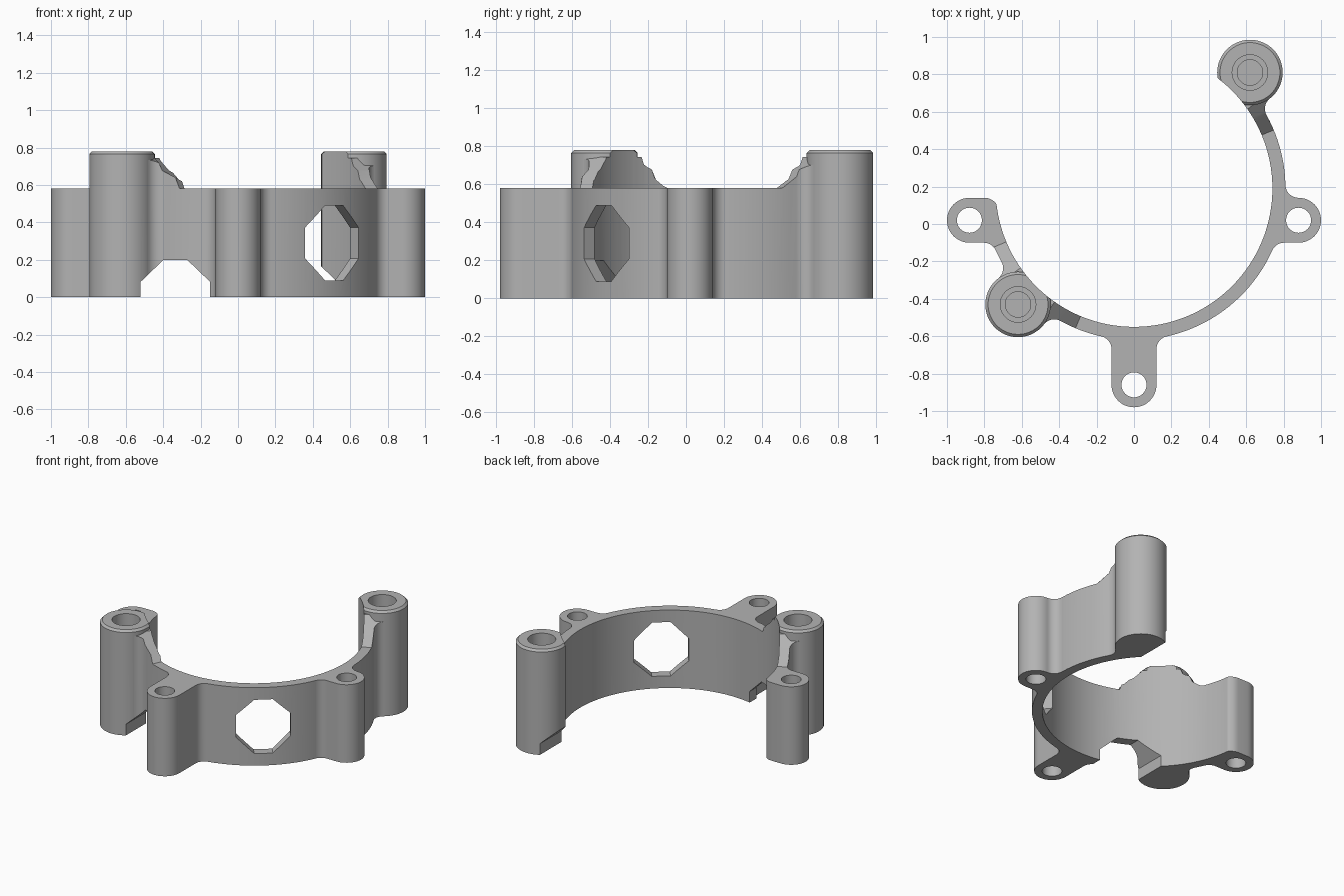
import bpy, bmesh
from math import cos, sin, radians, degrees, atan2, pi, sqrt, tau
from mathutils import Vector

if "Cube" in bpy.data.objects:
    bpy.data.objects.remove(bpy.data.objects["Cube"])

CENTRE = Vector((0, 0.19))
INNER, OUTER = 0.74, 0.81
HEIGHT, POST_TOP, GUSSET_TOP = 0.58, 0.78, 0.745
LUG_R, FILLET, POST_R = 0.12, 0.07, 0.175
POSTS = [(Vector((0.62, 0.81)), 45), (Vector((-0.62, -0.43)), -135)]

grey = bpy.data.materials.new("plain grey")
grey.use_nodes = True
grey.diffuse_color = (0.45, 0.45, 0.45, 1)
grey.node_tree.nodes["Principled BSDF"].inputs["Base Color"].default_value = grey.diffuse_color


def make(name, bm):
    bmesh.ops.recalc_face_normals(bm, faces=bm.faces)
    mesh = bpy.data.meshes.new(name)
    bm.to_mesh(mesh)
    bm.free()
    mesh.materials.append(grey)
    obj = bpy.data.objects.new(name, mesh)
    bpy.context.collection.objects.link(obj)
    return obj


def loft(name, rings, closed=False):
    """Skin a list of 3D loops; cap the ends unless the loft is closed."""
    bm = bmesh.new()
    loops = [[bm.verts.new(p) for p in ring] for ring in rings]
    pairs = list(zip(loops, loops[1:])) + ([(loops[-1], loops[0])] if closed else [])
    for a, b in pairs:
        for i in range(len(a)):
            j = (i + 1) % len(a)
            bm.faces.new((a[i], a[j], b[j], b[i]))
    if not closed:
        bm.faces.new(loops[0])
        bm.faces.new(loops[-1])
    return make(name, bm)


def prism(name, pts, z0=0.0, z1=0.76):
    return loft(name, [[(p[0], p[1], z) for p in pts] for z in (z0, z1)])


def arc(c, r, a0, a1, n):
    return [Vector((c[0] + r * cos(a0 + (a1 - a0) * i / n),
                    c[1] + r * sin(a0 + (a1 - a0) * i / n))) for i in range(n + 1)]


def turned(name, c, profile, n=64):
    """Stack of circles given as (radius, height)."""
    return loft(name, [[(*p, z) for p in arc(c, r, 0, tau, n)[:-1]] for r, z in profile])


def combine(target, tool, operation):
    mod = target.modifiers.new("combine", "BOOLEAN")
    mod.operation, mod.solver, mod.object = operation, "EXACT", tool
    bpy.context.view_layer.objects.active = target
    bpy.ops.object.modifier_apply(modifier=mod.name)
    bpy.data.objects.remove(tool)


def add(tool):
    combine(bracket, tool, "UNION")


def cut(tool):
    combine(bracket, tool, "DIFFERENCE")


def fillet(f, b, core):
    """Fill the inside corner between the ring and a neighbouring part."""
    a = CENTRE + (f - CENTRE) * OUTER / (OUTER + FILLET)
    a0 = atan2(*(a - f).yx)
    turn = (atan2(*(b - f).yx) - a0 + pi) % tau - pi
    root = CENTRE + (core - CENTRE).normalized() * (OUTER - 0.04)
    add(prism("fillet", arc(f, FILLET, a0, a0 + turn, 10) + [core, root]))


def lug(pos, out, length, sides, corner=0.0):
    """Rounded ear that points outward, with fillets on the given sides."""
    pos, e = Vector(pos), Vector(out)
    n = Vector((-e.y, e.x))
    local = arc((0, 0), LUG_R, pi / 2, -pi / 2, 24)
    if corner:
        local += arc((corner - length, corner - LUG_R), corner, -pi / 2, -pi, 8)
    else:
        local.append(Vector((-length, -LUG_R)))
    local.append(Vector((-length, LUG_R)))
    add(prism("lug", [pos + e * t.x + n * t.y for t in local]))
    for s in sides:
        w = pos + n * s * (LUG_R + FILLET) - CENTRE
        along = w.dot(e)
        t = -along + sqrt(along ** 2 - w.dot(w) + (OUTER + FILLET) ** 2)
        fillet(CENTRE + w + e * t, pos + e * t + n * s * LUG_R, pos + e * t)


# Ring wall, overlong on the inside until the bore is cut
a0, a1 = radians(-168), radians(45)
bracket = prism("mounting_bracket", arc(CENTRE, OUTER, a0, a1, 80) + arc(CENTRE, 0.6, a1, a0, 80))

# Three ears
LUGS = [((0.88, 0.02), (1, 0), 0.2, (1, -1), 0),
        ((0, -0.86), (0, -1), 0.4, (1, -1), 0),
        ((-0.88, 0.02), (-1, 0), 0.16, (1,), 0.08)]
for spec in LUGS:
    lug(*spec)

# Fillets that blend the wall into the posts
for (pos, angle), sides in zip(POSTS, ((-1,), (-1, 1))):
    d = (pos - CENTRE).length
    ra, rb = OUTER + FILLET, POST_R + FILLET
    x = (d * d + ra * ra - rb * rb) / (2 * d)
    u = (pos - CENTRE) / d
    for s in sides:
        f = CENTRE + u * x + Vector((-u.y, u.x)) * s * sqrt(ra * ra - x * x)
        fillet(f, pos + (f - pos) * POST_R / rb, pos)

# Trim the top: level wall with sloped gussets rising to the posts
LEAD, FLAT = 22.3, 10


def top_height(deg):
    near = min(abs((deg - a + 180) % 360 - 180) for _, a in POSTS)
    k = min(max((LEAD - near) / (LEAD - FLAT), 0), 1)
    return HEIGHT + (GUSSET_TOP - HEIGHT) * k


steps = set(range(-180, 180, 10))
for _, a in POSTS:
    steps |= {a + s * v for s in (-1, 1) for v in (LEAD, FLAT)}
sections = []
for deg in sorted(steps):
    d = Vector((cos(radians(deg)), sin(radians(deg))))
    p, q, z = CENTRE + d * 0.3, CENTRE + d * 1.6, top_height(deg)
    sections.append([(*p, z), (*q, z), (*q, 1), (*p, 1)])
cut(loft("top_trim", sections, closed=True))

# Posts with chamfered rims
for pos, _ in POSTS:
    add(turned("post", pos, [(POST_R, 0), (POST_R, POST_TOP - 0.015),
                             (POST_R - 0.015, POST_TOP)]))

# Bore and fixing holes
cut(turned("bore", CENTRE, [(INNER, -0.1), (INNER, 1)], 128))
for spec in LUGS:
    cut(turned("lug_hole", spec[0], [(0.067, -0.1), (0.067, 1)], 32))
for pos, _ in POSTS:
    cut(turned("post_hole", pos, [(0.068, 0.4), (0.068, 0.6), (0.095, 0.6), (0.095, 1)], 48))


# Eight-sided window and the two matching notches under the posts
def window(origin, direction, z, near, far):
    e = Vector(direction).normalized()
    n = Vector((-e.y, e.x))
    quarter = [(0.185, 0.083), (0.063, 0.2)]
    half = quarter + [(-a, b) for a, b in reversed(quarter)]
    shape = half + [(-a, -b) for a, b in half]
    rings = []
    for t in (near, far):
        base = Vector(origin) + e * t
        rings.append([(*(base + n * a), z + b) for a, b in shape])
    cut(loft("window", rings))


window(CENTRE, (sin(radians(39.5)), -cos(radians(39.5))), 0.29, 0.5, 1.0)
window((-0.335, 0), (0, -1), 0, 0.2, 1.0)
window((0.345, 0), (0, 1), 0, 0.4, 1.2)

# Smooth the curved walls, keep the edges crisp
bpy.ops.object.select_all(action="DESELECT")
bracket.select_set(True)
bpy.context.view_layer.objects.active = bracket
bpy.ops.object.shade_smooth_by_angle(angle=radians(30))
